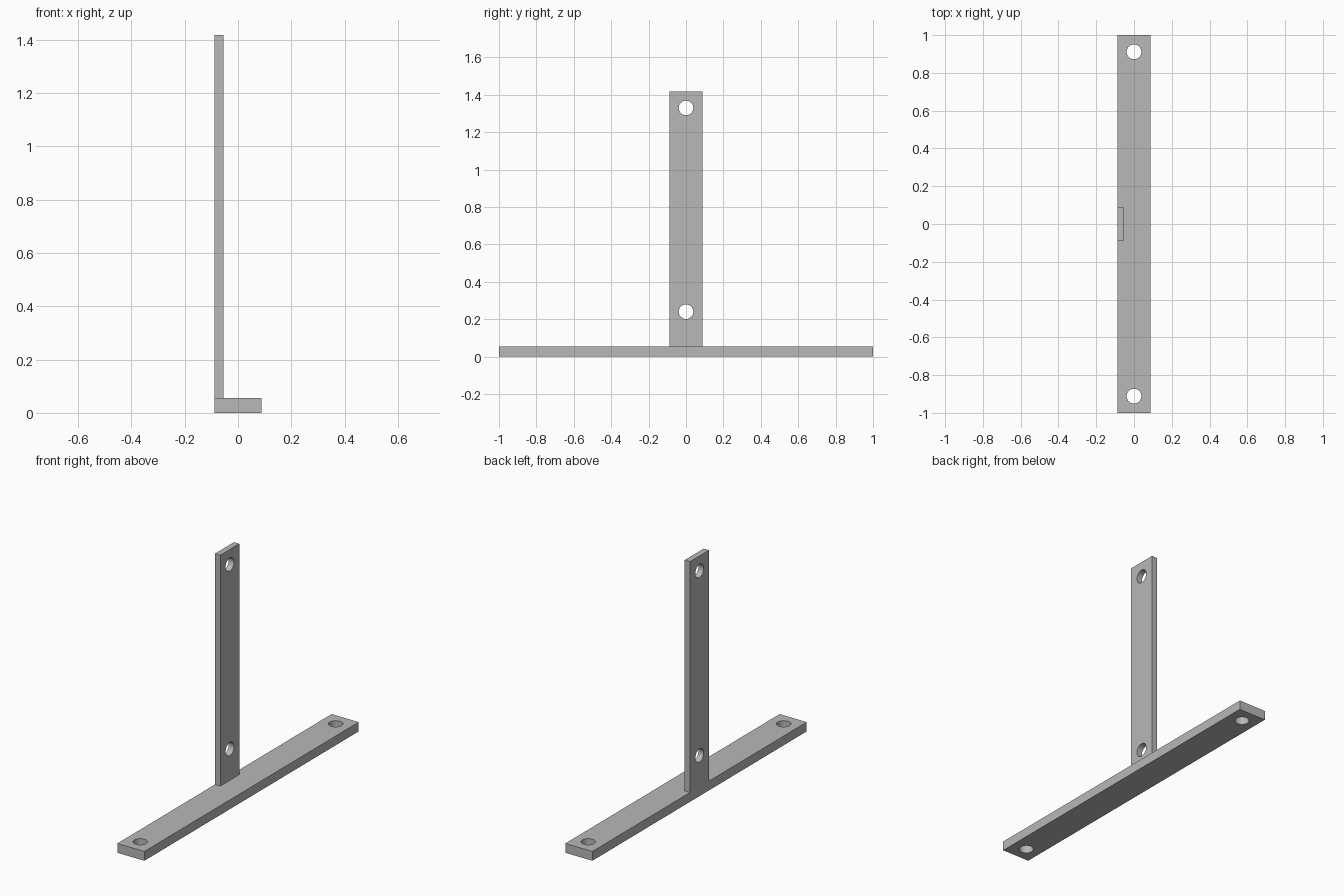
import bpy
import math

default_cube = bpy.data.objects.get("Cube")
if default_cube:
    bpy.data.objects.remove(default_cube, do_unlink=True)

HALF = 0.0885          # half width of both bars
BASE_TOP = 0.055
HEIGHT = 1.418
THIN = 0.035           # upright thickness
HOLE_RADIUS = 0.039

steel = bpy.data.materials.new("grey_steel")
steel.use_nodes = True
grey = (0.48, 0.48, 0.48, 1)
steel.diffuse_color = grey
steel.node_tree.nodes["Principled BSDF"].inputs["Base Color"].default_value = grey


def drilled_bar(name, low, high, holes, rotation):
    """Box between two corners, drilled through at each hole centre."""
    bpy.ops.mesh.primitive_cube_add(
        size=1, location=[(a + b) / 2 for a, b in zip(low, high)])
    bar = bpy.context.object
    bar.name = name
    bar.scale = [b - a for a, b in zip(low, high)]
    bpy.ops.object.transform_apply(location=True, rotation=False, scale=True)
    bar.data.materials.append(steel)

    for centre in holes:
        bpy.ops.mesh.primitive_cylinder_add(
            vertices=48, radius=HOLE_RADIUS, depth=0.3,
            location=centre, rotation=rotation)
        cutter = bpy.context.object
        cutter.hide_render = True
        cutter.data.materials.append(steel)
        bpy.context.view_layer.objects.active = bar
        cut = bar.modifiers.new("hole", 'BOOLEAN')
        cut.operation = 'DIFFERENCE'
        cut.solver = 'EXACT'
        cut.object = cutter
        bpy.ops.object.modifier_apply(modifier=cut.name)
        bpy.data.objects.remove(cutter, do_unlink=True)

    bpy.ops.object.select_all(action='DESELECT')
    bar.select_set(True)
    bpy.context.view_layer.objects.active = bar
    bpy.ops.object.shade_smooth_by_angle(angle=math.radians(30))
    return bar


# Horizontal base bar with a vertical hole near each end
drilled_bar("base_bar", (-HALF, -1, 0), (HALF, 1, BASE_TOP),
            [(0, side * (1 - HALF), BASE_TOP / 2) for side in (-1, 1)],
            (0, 0, 0))

# Upright bar flush with the right edge of the base
drilled_bar("upright_bar", (-HALF, -HALF, BASE_TOP), (-HALF + THIN, HALF, HEIGHT),
            [(-HALF + THIN / 2, 0, z) for z in (0.24, HEIGHT - HALF)],
            (0, math.pi / 2, 0))
